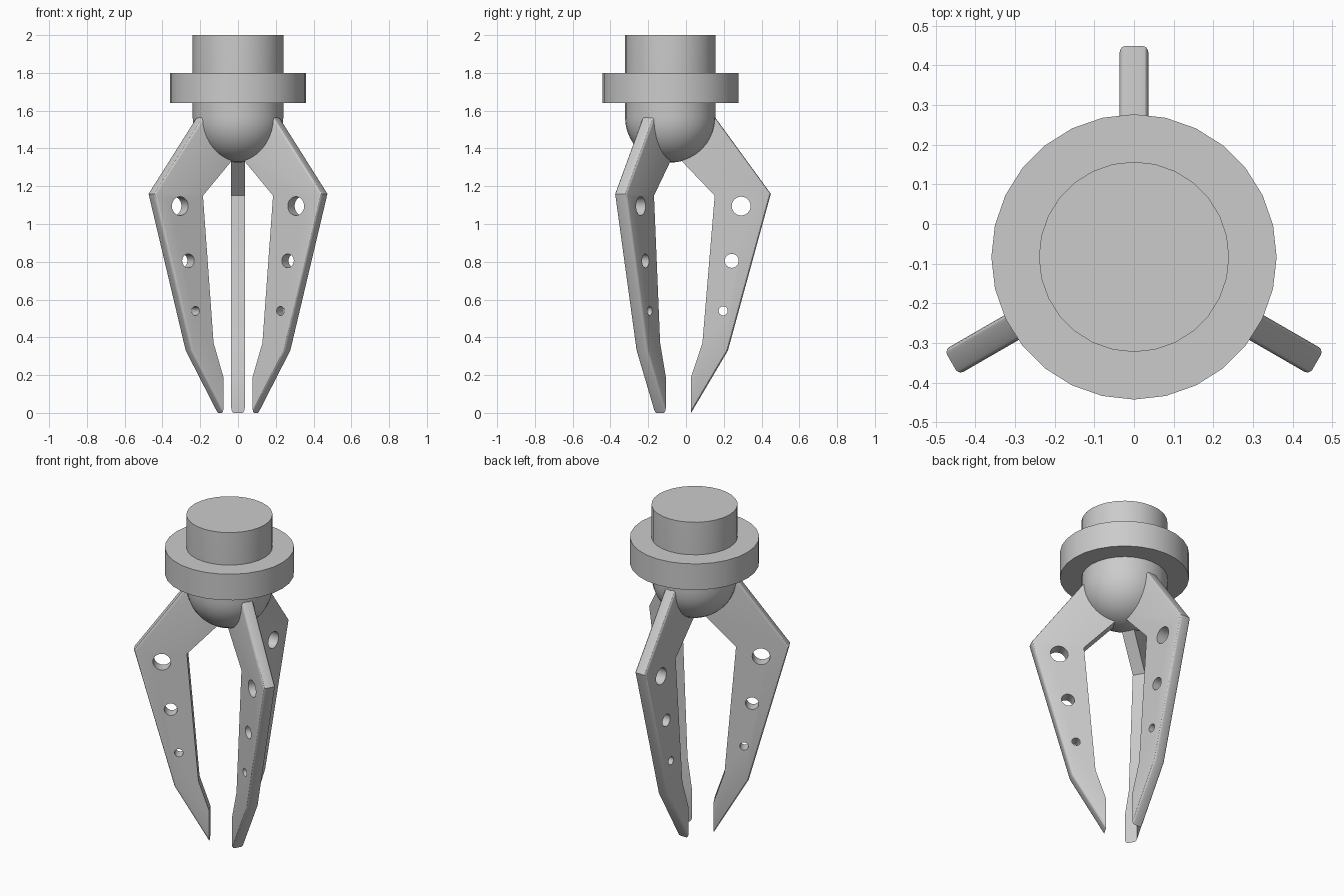
import bpy, bmesh, math
from mathutils import Vector, Matrix

cube = bpy.data.objects.get("Cube")
if cube:
    bpy.data.objects.remove(cube, do_unlink=True)

AXIS_Y = -0.083      # hub axis offset from the centre of the model
SEGMENTS = 28
HALF = 0.036         # half the finger thickness

grey = bpy.data.materials.new("light grey")
grey.use_nodes = True
grey.diffuse_color = (0.6, 0.6, 0.6, 1)
grey.node_tree.nodes["Principled BSDF"].inputs["Base Color"].default_value = (0.6, 0.6, 0.6, 1)


def add_object(name, bm):
    bmesh.ops.recalc_face_normals(bm, faces=bm.faces[:])
    mesh = bpy.data.meshes.new(name)
    bm.to_mesh(mesh)
    bm.free()
    mesh.materials.append(grey)
    obj = bpy.data.objects.new(name, mesh)
    bpy.context.collection.objects.link(obj)
    obj.location.y = AXIS_Y
    return obj


def smooth(obj):
    bpy.ops.object.select_all(action="DESELECT")
    obj.select_set(True)
    bpy.context.view_layer.objects.active = obj
    bpy.ops.object.shade_smooth_by_angle(angle=math.radians(30))


def lathe(name, profile):
    """Turn an (r, z) profile around the vertical axis."""
    bm = bmesh.new()
    verts = [bm.verts.new((r, 0, z)) for r, z in profile]
    edges = [bm.edges.new(pair) for pair in zip(verts, verts[1:])]
    bmesh.ops.spin(bm, geom=verts + edges, axis=(0, 0, 1), cent=(0, 0, 0),
                   angle=math.tau, steps=SEGMENTS, use_duplicate=False)
    bmesh.ops.remove_doubles(bm, verts=bm.verts[:], dist=1e-4)
    smooth(add_object(name, bm))


# Hub: a cylinder with a domed underside
R, DOME_Z, STEPS = 0.24, 1.565, 10
dome = [(R * math.sin(a), DOME_Z - R * math.cos(a))
        for a in (i * math.pi / 2 / STEPS for i in range(STEPS + 1))]
lathe("hub", dome + [(R, 2), (0, 2)])

# Collar around the hub
lathe("collar", [(0, 1.64), (0.36, 1.64), (0.36, 1.8), (0, 1.8)])

# Finger: flat plate from a side profile, with its outer edges rounded
outer = [(0.18, 1.643), (0.532, 1.16), (0.305, 0.33), (0.11, 0.0)]
inner = [(0.11, 0.19), (0.17, 0.37), (0.235, 1.15), (0.03, 1.365)]
bm = bmesh.new()
face = bm.faces.new([bm.verts.new((-HALF, r, z)) for r, z in outer + inner])
extruded = bmesh.ops.extrude_face_region(bm, geom=[face])["geom"]
bmesh.ops.translate(bm, vec=(2 * HALF, 0, 0),
                    verts=[g for g in extruded if isinstance(g, bmesh.types.BMVert)])


def on_outer(v):
    return any((Vector(p) - v.co.yz).length < 1e-4 for p in outer)


rim = [e for e in bm.edges if all(on_outer(v) for v in e.verts)
       and abs(e.verts[0].co.x - e.verts[1].co.x) < 1e-4]
bmesh.ops.recalc_face_normals(bm, faces=bm.faces[:])
bmesh.ops.bevel(bm, geom=rim, offset=0.014, segments=3, profile=0.5, affect="EDGES")
finger = add_object("finger_back", bm)

# Three round holes that shrink towards the tip
bm = bmesh.new()
for r, z, radius in [(0.375, 1.095, 0.05), (0.325, 0.805, 0.037), (0.28, 0.54, 0.024)]:
    place = Matrix.Translation((0, r, z)) @ Matrix.Rotation(math.pi / 2, 4, "Y")
    bmesh.ops.create_cone(bm, cap_ends=True, segments=24, radius1=radius,
                          radius2=radius, depth=0.2, matrix=place)
cutter = add_object("hole_cutter", bm)
cutter.hide_render = True
cut = finger.modifiers.new("holes", "BOOLEAN")
cut.operation, cut.solver, cut.object = "DIFFERENCE", "EXACT", cutter
bpy.context.view_layer.objects.active = finger
bpy.ops.object.modifier_apply(modifier=cut.name)
bpy.data.objects.remove(cutter, do_unlink=True)
smooth(finger)

# The other two fingers, spaced evenly around the hub
for name, angle in [("finger_right", 120), ("finger_left", 240)]:
    copy = finger.copy()
    copy.name = name
    copy.rotation_euler.z = math.radians(angle)
    bpy.context.collection.objects.link(copy)
